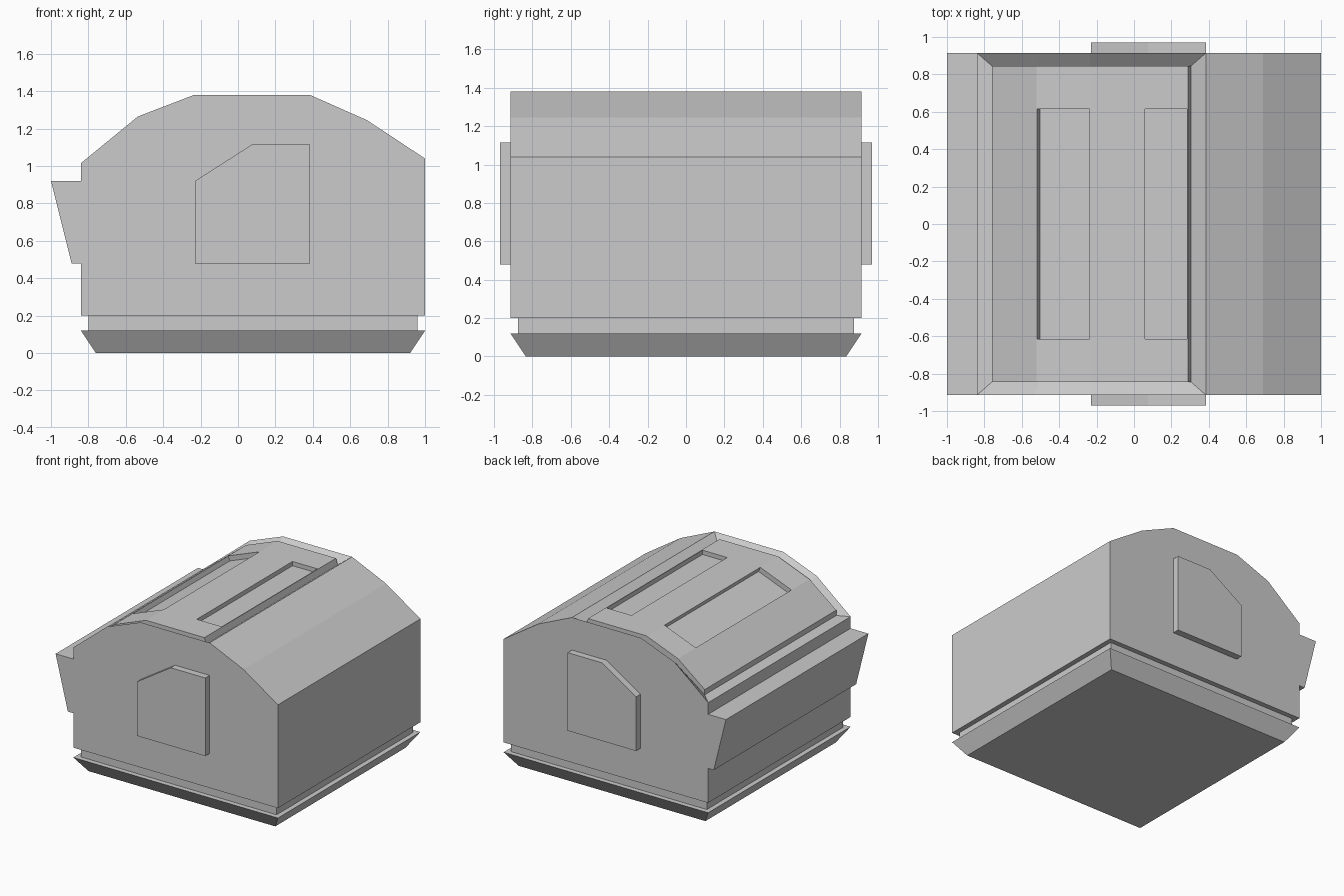
import bpy, bmesh
from mathutils import Vector

if "Cube" in bpy.data.objects:
    bpy.data.objects.remove(bpy.data.objects["Cube"])


def finish(bm, name):
    bmesh.ops.recalc_face_normals(bm, faces=bm.faces[:])
    me = bpy.data.meshes.new(name)
    bm.to_mesh(me)
    bm.free()
    ob = bpy.data.objects.new(name, me)
    bpy.context.collection.objects.link(ob)
    return ob


def bridge(bm, a, b):
    n = len(a)
    for i in range(n):
        j = (i + 1) % n
        bm.faces.new((a[i], a[j], b[j], b[i]))


def prism(name, profile, y0, y1):
    """Extrude an (x, z) profile along y."""
    bm = bmesh.new()
    a, b = [[bm.verts.new((x, y, z)) for x, z in profile] for y in (y0, y1)]
    bm.faces.new(a)
    bm.faces.new(b)
    bridge(bm, a, b)
    return finish(bm, name)


def slab(name, z0, inset0, z1, inset1):
    """Rectangular slab on the body footprint, inset at bottom and top."""
    bm = bmesh.new()
    rings = []
    for z, i in ((z0, inset0), (z1, inset1)):
        x0, x1, y = -0.84 + i, 1 - i, 0.915 - i
        rings.append([bm.verts.new(c) for c in
                      ((x0, -y, z), (x1, -y, z), (x1, y, z), (x0, y, z))])
        bm.faces.new(rings[-1])
    bridge(bm, *rings)
    return finish(bm, name)


# Base plinth with bevelled underside, and the recessed neck above it
slab("base", 0, 0.08, 0.12, 0)
slab("neck", 0.12, 0.04, 0.2, 0.04)

# Body: side profile, with a grooved rim around a raised roof panel
rim = [(-0.84, 1.015), (-0.535, 1.265), (-0.235, 1.38), (0.385, 1.38)]
groove = [(-0.76, 1.03), (-0.505, 1.215), (-0.235, 1.32), (0.305, 1.32)]
panel = [(-0.76, 1.073), (-0.52, 1.26), (-0.235, 1.37), (0.29, 1.37)]
walls = [(0.69, 1.245), (1, 1.04), (1, 0.2), (-0.84, 0.2), (-0.84, 0.48),
         (-0.89, 0.48), (-1, 0.92), (-0.84, 0.92)]

bm = bmesh.new()
front, back = [[bm.verts.new((x, y, z)) for x, z in rim + walls]
               for y in (-0.915, 0.915)]
bm.faces.new(front)
bm.faces.new(back)
for i in range(3, len(front)):
    j = (i + 1) % len(front)
    bm.faces.new((front[i], front[j], back[j], back[i]))


def roof_ring(points, y):
    return ([bm.verts.new((x, -y, z)) for x, z in points] +
            [bm.verts.new((x, y, z)) for x, z in reversed(points)])


outer = front[:4] + back[3::-1]
low, top = roof_ring(groove, 0.845), roof_ring(panel, 0.845)
bridge(bm, outer, low)
bridge(bm, low, top)
for i in range(3):
    bm.faces.new((top[i], top[i + 1], top[6 - i], top[7 - i]))
body = finish(bm, "body")


# Two long shallow recesses sunk square to the roof panel
def recess(name, a, b, depth):
    a, b = Vector(a), Vector(b)
    d = (b - a).normalized()
    n = Vector((-d.y, d.x))
    cutter = prism(name, [a - n * depth, b - n * depth, b + n * 0.1, a + n * 0.1],
                   -0.615, 0.615)
    cutter.hide_render = True
    cutter.hide_viewport = True
    cutter.display_type = 'WIRE'
    mod = body.modifiers.new(name, 'BOOLEAN')
    mod.operation = 'DIFFERENCE'
    mod.solver = 'EXACT'
    mod.object = cutter


recess("left_recess_cutter", (-0.518, 1.2608), (-0.237, 1.3692), 0.04)
recess("right_recess_cutter", (0.06, 1.37), (0.283, 1.37), 0.035)

# Raised side plates, front and back
plate = [(-0.23, 0.48), (0.385, 0.48), (0.385, 1.115), (0.075, 1.115), (-0.23, 0.92)]
for name, s in (("front_plate", -1), ("back_plate", 1)):
    prism(name, plate, s * 0.915, s * 0.97)
